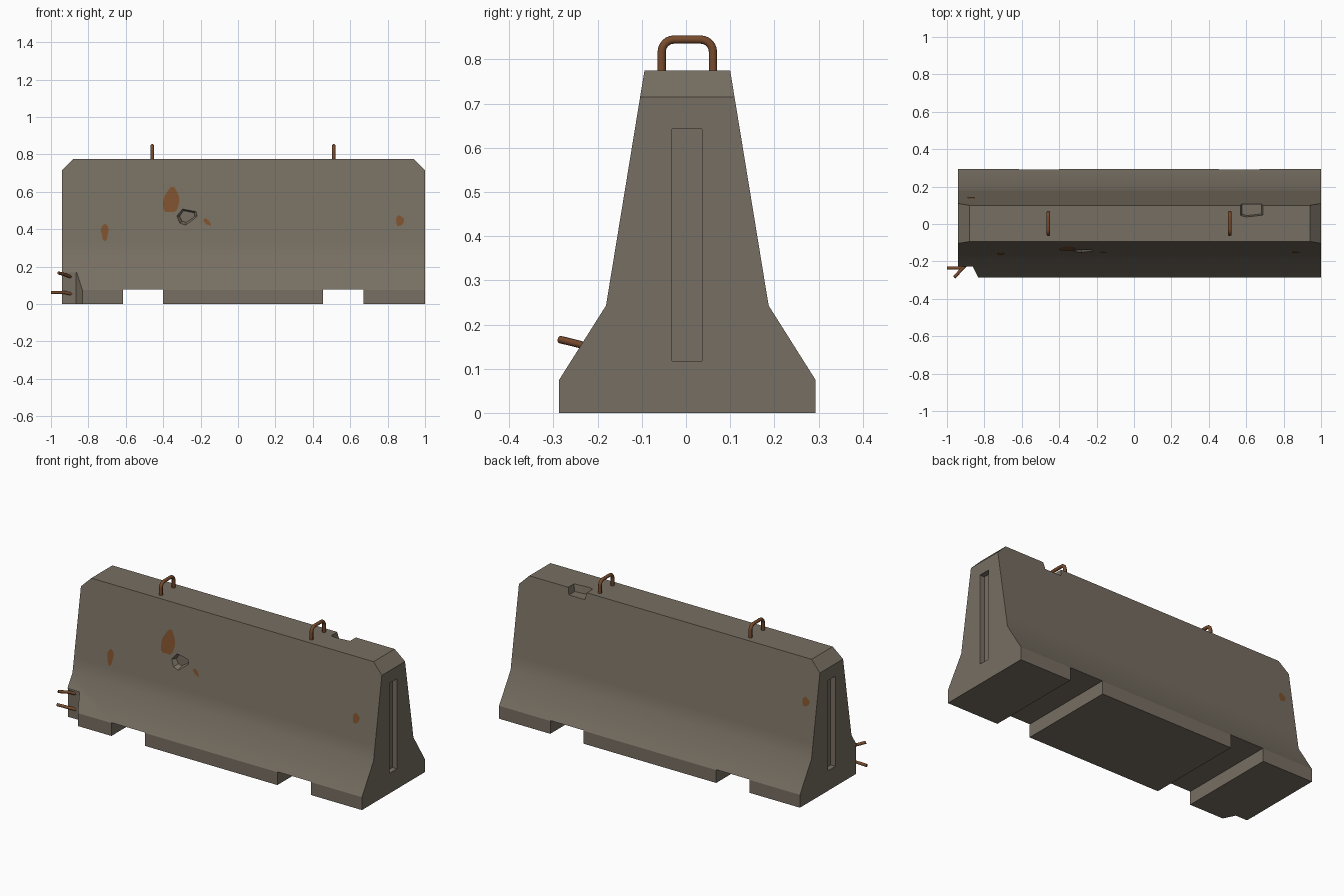
import bpy, bmesh, math
from mathutils import Vector

cube = bpy.data.objects.get("Cube")
if cube:
    bpy.data.objects.remove(cube, do_unlink=True)


def material(name, rgb):
    m = bpy.data.materials.new(name)
    m.use_nodes = True
    m.diffuse_color = (*rgb, 1)
    bsdf = m.node_tree.nodes["Principled BSDF"]
    bsdf.inputs["Base Color"].default_value = (*rgb, 1)
    bsdf.inputs["Roughness"].default_value = 0.9
    return m


CONCRETE = material("concrete", (0.185, 0.158, 0.122))
STAIN = material("rust_stain", (0.20, 0.080, 0.026))
STEEL = material("rusty_steel", (0.185, 0.070, 0.026))

MID = 0.003                      # y of the barrier's centre plane
X0, X1, TOP = -0.94, 1.0, 0.775
BASE, WAIST, CREST = 0.29, 0.184, 0.097
BASE_Z, WAIST_Z = 0.075, 0.243


def upper_half_width(z):
    t = (z - WAIST_Z) / (TOP - WAIST_Z)
    return WAIST + (CREST - WAIST) * t


def add_object(name, bm, mat=None):
    mesh = bpy.data.meshes.new(name)
    bm.to_mesh(mesh)
    bm.free()
    ob = bpy.data.objects.new(name, mesh)
    bpy.context.collection.objects.link(ob)
    if mat:
        mesh.materials.append(mat)
    return ob


def activate(ob):
    bpy.ops.object.select_all(action='DESELECT')
    ob.select_set(True)
    bpy.context.view_layer.objects.active = ob


def prism(outline, axis, start, end, s0=1.0, s1=1.0):
    """Outline extruded along an axis, scaled about its middle at each end."""
    n = len(outline)
    cu = sum(p[0] for p in outline) / n
    cv = sum(p[1] for p in outline) / n
    bm = bmesh.new()
    rings = []
    for level, s in ((start, s0), (end, s1)):
        ring = []
        for u, v in outline:
            co = [cu + (u - cu) * s, cv + (v - cv) * s]
            co.insert(axis, level)
            ring.append(bm.verts.new(co))
        rings.append(ring)
        bm.faces.new(ring)
    a, b = rings
    for i in range(n):
        j = (i + 1) % n
        bm.faces.new((a[i], a[j], b[j], b[i]))
    bmesh.ops.recalc_face_normals(bm, faces=bm.faces)
    return bm


def rect(u0, u1, v0, v1):
    return [(u0, v0), (u1, v0), (u1, v1), (u0, v1)]


# Barrier body: stepped profile swept along its length
EASE_Z = 0.33
half = [(BASE, 0), (BASE, BASE_Z), (WAIST, WAIST_Z),
        (upper_half_width(EASE_Z), EASE_Z), (CREST, TOP)]
profile = [(MID + y, z) for y, z in half] + [(MID - y, z) for y, z in reversed(half)]
bm = prism(profile, 0, X0, X1)

# Sloped top corners at both ends
for x, side in ((X0, -1), (X1, 1)):
    bmesh.ops.bisect_plane(bm, geom=bm.verts[:] + bm.edges[:] + bm.faces[:],
                           plane_co=(x, 0, TOP - 0.06), plane_no=(side, 0, 1),
                           clear_outer=True)
    bmesh.ops.holes_fill(bm, edges=[e for e in bm.edges if e.is_boundary])
bmesh.ops.recalc_face_normals(bm, faces=bm.faces)
body = add_object("barrier_body", bm, CONCRETE)

# Cutters: drainage notches, end slots, broken corner and chips
slot = rect(-0.032, 0.036, 0.117, 0.642)
corner = [(-1.1, -0.4), (-1.1, -0.222), (-0.865, -0.222), (-0.832, -0.287), (-0.775, -0.4)]
face_chip = [(-0.33, 0.47), (-0.30, 0.513), (-0.22, 0.497), (-0.215, 0.47),
             (-0.24, 0.45), (-0.28, 0.423), (-0.31, 0.433)]
crest_chip = [(0.57, 0.045), (0.60, 0.037), (0.69, 0.047),
              (0.69, 0.14), (0.64, 0.15), (0.568, 0.13)]
cutters = [
    prism(rect(-0.615, -0.40, -0.1, 0.077), 1, -0.5, 0.5),
    prism(rect(0.455, 0.67, -0.1, 0.077), 1, -0.5, 0.5),
    prism(slot, 0, X0 - 0.1, X0 + 0.03),
    prism(slot, 0, X1 - 0.03, X1 + 0.1),
    prism(corner, 2, -0.1, 0.168),
    prism(face_chip, 1, -0.17, -0.122, 1.25, 0.7),
    prism(crest_chip, 2, TOP + 0.03, TOP - 0.04, 1.1, 0.85),
]
for cutter_mesh in cutters:
    cutter = add_object("cutter", cutter_mesh)
    cutter.hide_render = True
    mod = body.modifiers.new("cut", 'BOOLEAN')
    mod.operation = 'DIFFERENCE'
    mod.solver = 'EXACT'
    mod.object = cutter
    activate(body)
    bpy.ops.object.modifier_apply(modifier=mod.name)
    bpy.data.objects.remove(cutter, do_unlink=True)
activate(body)
bpy.ops.object.shade_smooth_by_angle(angle=math.radians(30))


# Rust stains: thin wobbly patches lying on the sloped faces
def stain(name, side, x, z, rx, rz, lean=0.0):
    bm = bmesh.new()
    ring = []
    for i in range(18):
        a = math.tau * i / 18
        r = 1 + 0.09 * math.sin(3 * a + x * 9) + 0.05 * math.sin(5 * a)
        pz = z + rz * r * math.sin(a)
        px = x + rx * r * math.cos(a) + lean * (pz - z)
        y = MID + side * (upper_half_width(pz) + 0.0015)
        ring.append(bm.verts.new((px, y, pz)))
    face = bm.faces.new(ring)
    face.normal_update()
    if face.normal.y * side < 0:
        face.normal_flip()
    add_object(name, bm, STAIN)


stain("large_front_stain", -1, -0.357, 0.552, 0.043, 0.068, 0.1)
stain("right_front_stain", -1, -0.712, 0.385, 0.019, 0.046)
stain("small_front_stain", -1, -0.165, 0.438, 0.015, 0.019, -0.7)
stain("left_front_stain", -1, 0.865, 0.445, 0.021, 0.028)
stain("back_stain", 1, -0.87, 0.54, 0.022, 0.026)


# Steel bars: round tubes along a path
def bar(name, points, radius):
    curve = bpy.data.curves.new(name, 'CURVE')
    curve.dimensions = '3D'
    curve.bevel_depth = radius
    curve.bevel_resolution = 3
    curve.use_fill_caps = True
    spline = curve.splines.new('POLY')
    spline.points.add(len(points) - 1)
    for p, co in zip(spline.points, points):
        p.co = (*co, 1)
    ob = bpy.data.objects.new(name, curve)
    bpy.context.collection.objects.link(ob)
    curve.materials.append(STEEL)
    activate(ob)
    bpy.ops.object.convert(target='MESH')
    bpy.ops.object.shade_smooth_by_angle(angle=math.radians(40))


# Lifting loops on the crest
def lifting_loop(name, x):
    w, top, r = 0.058, 0.845, 0.028
    arc = [(w - r + r * math.cos(a), top - r + r * math.sin(a))
           for a in (math.pi / 2 * i / 6 for i in range(7))]
    side = [(w, TOP - 0.03)] + arc
    path = side + [(-y, z) for y, z in reversed(side)]
    bar(name, [Vector((x, MID + y, z)) for y, z in path], 0.0098)


lifting_loop("right_lifting_loop", -0.458)
lifting_loop("left_lifting_loop", 0.512)

# Exposed reinforcement at the broken corner
bar("upper_exposed_bar", [(-0.96, -0.285, 0.166), (-0.92, -0.24, 0.155),
                          (-0.875, -0.195, 0.135)], 0.0085)
bar("lower_exposed_bar", [(-1.0, -0.236, 0.06), (-0.93, -0.236, 0.062),
                          (-0.87, -0.205, 0.048)], 0.0085)
